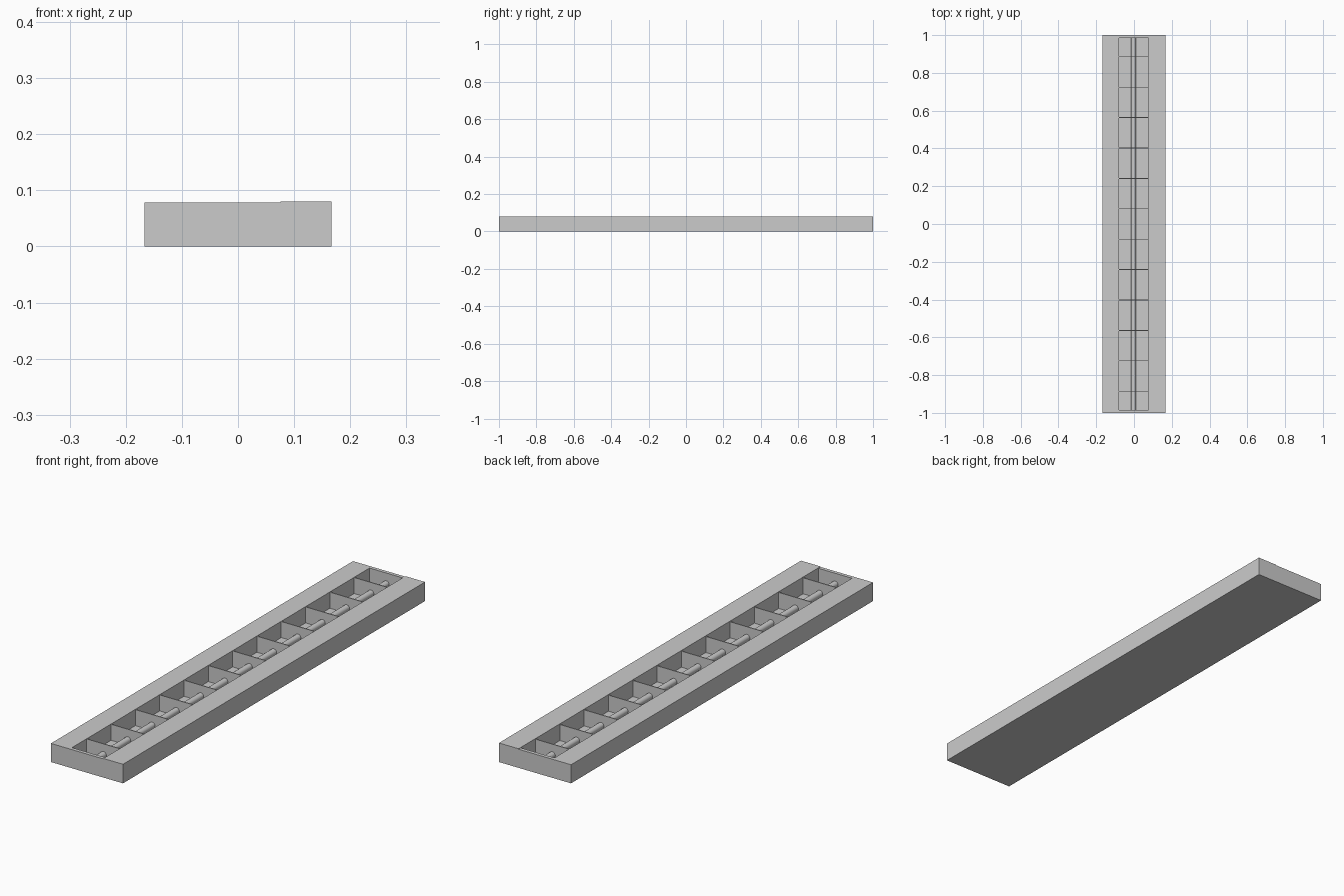
import bpy, math

if "Cube" in bpy.data.objects:
    bpy.data.objects.remove(bpy.data.objects["Cube"])

TOP, SIDE, FLOOR = 0.08, 0.167, 0.01
X0, X1, YI = -0.08, 0.076, 0.985      # opening limits


def box(name, x0, x1, y0, y1, z0, z1):
    bpy.ops.mesh.primitive_cube_add(
        size=1, location=((x0 + x1) / 2, (y0 + y1) / 2, (z0 + z1) / 2))
    ob = bpy.context.object
    ob.name = name
    ob.scale = (x1 - x0, y1 - y0, z1 - z0)
    bpy.ops.object.transform_apply(location=False, rotation=False, scale=True)
    return ob


# shallow tray: base, long side bodies and end caps
box("base_plate", -SIDE, SIDE, -1, 1, 0, FLOOR)
box("left_side_body", -SIDE, X0, -1, 1, FLOOR, TOP - 0.002)
box("right_side_body", X1, SIDE, -1, 1, FLOOR, TOP)
for name, s in (("front_end_cap", -1), ("back_end_cap", 1)):
    a, b = sorted((s * YI, s * 1.0))
    box(name, X0, X1, a, b, FLOOR, TOP - 0.002)

# cross slats dividing the opening
COUNT, PITCH = 12, 0.161
for i in range(COUNT):
    y = (i - (COUNT - 1) / 2) * PITCH
    box(f"cross_slat_{i + 1}", X0, X1, y - 0.002, y + 0.002, FLOOR, TOP - 0.003)

# round tube running lengthwise through the slats
bpy.ops.mesh.primitive_cylinder_add(
    vertices=24, radius=0.0135, depth=2 * YI,
    location=(-0.002, 0, 0.032), rotation=(math.pi / 2, 0, 0))
tube = bpy.context.object
tube.name = "long_tube"
bpy.ops.object.shade_smooth_by_angle()
